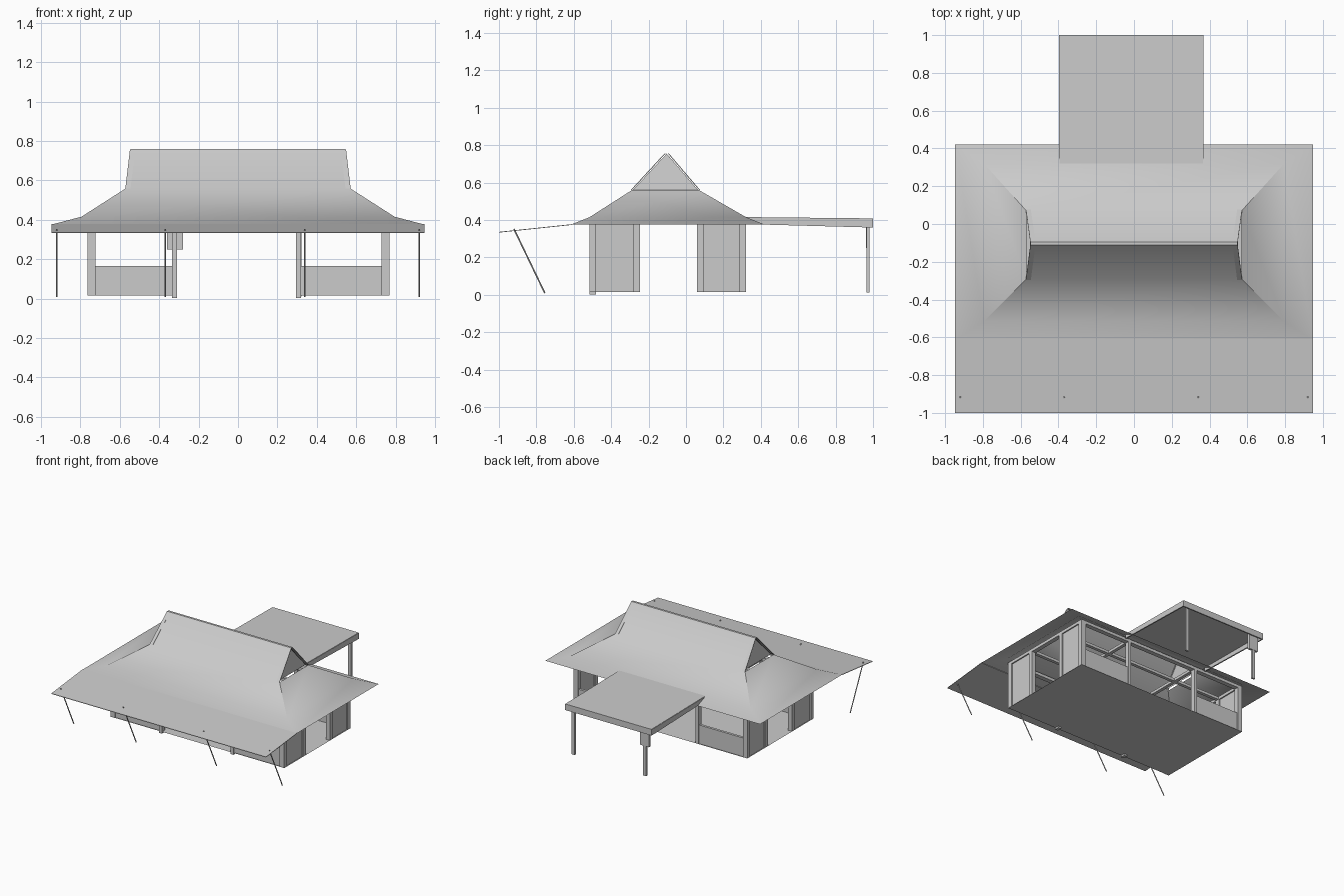
import bpy, bmesh
from mathutils import Vector

cube = bpy.data.objects.get("Cube")
if cube:
    bpy.data.objects.remove(cube, do_unlink=True)

grey = bpy.data.materials.new("plain_grey")
grey.use_nodes = True
colour = (0.6, 0.6, 0.6, 1)
grey.diffuse_color = colour
grey.node_tree.nodes["Principled BSDF"].inputs["Base Color"].default_value = colour


def add_mesh(name, verts, faces, recalc=True):
    mesh = bpy.data.meshes.new(name)
    mesh.from_pydata(verts, [], faces)
    if recalc:
        bm = bmesh.new()
        bm.from_mesh(mesh)
        bmesh.ops.recalc_face_normals(bm, faces=bm.faces)
        bm.to_mesh(mesh)
        bm.free()
    mesh.materials.append(grey)
    obj = bpy.data.objects.new(name, mesh)
    bpy.context.collection.objects.link(obj)
    return obj


def prism(name, profile, x0, x1):
    """Extrude a (y, z) outline along x."""
    n = len(profile)
    verts = [(x, y, z) for x in (x0, x1) for y, z in profile]
    faces = [(i, (i + 1) % n, (i + 1) % n + n, i + n) for i in range(n)]
    faces += [tuple(range(n)), tuple(range(n, 2 * n))]
    return add_mesh(name, verts, faces)


def box(name, x0, x1, y0, y1, z0, z1):
    return prism(name, [(y0, z0), (y1, z0), (y1, z1), (y0, z1)], x0, x1)


def rod(name, start, end, radius):
    a, b = Vector(start), Vector(end)
    bpy.ops.mesh.primitive_cylinder_add(vertices=8, radius=radius,
                                        depth=(b - a).length, location=(a + b) / 2)
    obj = bpy.context.object
    obj.name = name
    obj.rotation_euler = (b - a).to_track_quat('Z', 'Y').to_euler()
    obj.data.materials.append(grey)


# Hipped skirt roof: stacked rectangular rings (half width, front, back, height)
rings = [(0.947, -0.615, 0.42, 0.376), (0.795, -0.515, 0.32, 0.416), (0.57, -0.29, 0.07, 0.56)]
verts, faces = [], []
for hx, front, back, z in rings:
    verts += [(-hx, front, z), (hx, front, z), (hx, back, z), (-hx, back, z)]
for r in range(len(rings) - 1):
    for i in range(4):
        j = (i + 1) % 4
        faces.append((r * 4 + i, r * 4 + j, r * 4 + 4 + j, r * 4 + 4 + i))
# Upper gable slopes continue from the last ring to a narrow flat ridge
ridge = len(verts)
verts += [(-0.547, -0.112, 0.76), (0.547, -0.112, 0.76), (0.547, -0.094, 0.76), (-0.547, -0.094, 0.76)]
base = ridge - 4
faces += [(base, base + 1, ridge + 1, ridge), (base + 2, base + 3, ridge + 3, ridge + 2),
          (ridge, ridge + 1, ridge + 2, ridge + 3)]
roof = add_mesh("roof", verts, faces, recalc=False)
bpy.ops.object.select_all(action='DESELECT')
roof.select_set(True)
bpy.context.view_layer.objects.active = roof
bpy.ops.object.shade_smooth_by_angle(angle=0.5)

# Recessed gable walls with thin boards along the slopes
for side, s in (("right", -1), ("left", 1)):
    tri = [(s * 0.55, -0.285, 0.56), (s * 0.55, 0.065, 0.56), (s * 0.525, -0.103, 0.755)]
    add_mesh(side + "_gable", tri, [(0, 1, 2) if s > 0 else (2, 1, 0)])
    for name, y_base, y_top in (("front", -0.29, -0.108), ("back", 0.07, -0.098)):
        out = 0.006 if name == "back" else -0.006
        pts = []
        for dy in (0, out):
            pts += [(s * 0.572, y_base + dy, 0.56), (s * 0.546, y_base + dy, 0.56),
                    (s * 0.522, y_top + dy, 0.757), (s * 0.549, y_top + dy, 0.757)]
        add_mesh(f"{side}_{name}_barge_board", pts,
                 [(0, 1, 2, 3), (4, 5, 6, 7)] + [(i, (i + 1) % 4, (i + 1) % 4 + 4, i + 4) for i in range(4)])

# Front awning and its leaning poles
prism("front_awning", [(-1, 0.333), (-0.61, 0.374), (-0.61, 0.378), (-1, 0.337)], -0.947, 0.947)
for i, x in enumerate((-0.92, -0.37, 0.34, 0.92)):
    rod(f"awning_pole_{i + 1}", (x, -0.92, 0.353), (x, -0.755, 0.01), 0.004)

# Rear canopy: sloping top with fascia on three sides
prism("canopy_top", [(0.31, 0.407), (1, 0.4), (1, 0.409), (0.31, 0.416)], -0.395, 0.365)
fascia = [(0.34, 0.378), (1, 0.36), (1, 0.407), (0.34, 0.413)]
prism("canopy_right_fascia", fascia, -0.397, -0.387)
prism("canopy_left_fascia", fascia, 0.357, 0.367)
box("canopy_back_fascia", -0.395, 0.365, 0.99, 1, 0.36, 0.407)
for side, x in (("right", -0.322), ("left", 0.31)):
    box(side + "_canopy_post", x - 0.013, x + 0.013, 0.965, 0.98, 0.012, 0.404)
box("canopy_bracket", -0.36, -0.28, 0.963, 0.982, 0.25, 0.404)

# Floor sheet
add_mesh("floor", [(-0.765, -0.515, 0.016), (0.77, -0.515, 0.016),
                   (0.77, 0.32, 0.016), (-0.765, 0.32, 0.016)], [(0, 1, 2, 3)])

# Wall posts and half-height walls on the front and back
for wall, y0, y1, foot in (("front", -0.517, -0.48, 0.002), ("back", 0.283, 0.32, 0.016)):
    for name, x0, x1, z0 in (("right_corner", -0.765, -0.725, 0.016), ("right_inner", -0.335, -0.309, foot),
                             ("left_inner", 0.295, 0.321, foot), ("left_corner", 0.73, 0.77, 0.016)):
        box(f"{wall}_{name}_post", x0, x1, y0, y1, z0, 0.378)
    mid = (y0 + y1) / 2
    for side, x0, x1 in (("right", -0.725, -0.335), ("left", 0.321, 0.73)):
        box(f"{wall}_{side}_half_wall", x0, x1, mid - 0.01, mid + 0.01, 0.016, 0.165)
    box(wall + "_top_beam", -0.765, 0.77, y0, y1, 0.376, 0.4)

# End walls: full-height panels either side of a wide opening
for side, x0, x1 in (("right", -0.765, -0.73), ("left", 0.735, 0.77)):
    mid = (x0 + x1) / 2
    box(side + "_front_panel", mid - 0.008, mid + 0.008, -0.48, -0.28, 0.016, 0.378)
    box(side + "_back_panel", mid - 0.008, mid + 0.008, 0.095, 0.283, 0.016, 0.378)
    box(side + "_front_jamb", x0, x1, -0.282, -0.245, 0.016, 0.378)
    box(side + "_back_jamb", x0, x1, 0.06, 0.097, 0.016, 0.378)
    box(side + "_end_beam", x0, x1, -0.48, 0.283, 0.376, 0.4)

# Ceiling beams
for i, x in enumerate((-0.322, 0.308)):
    box(f"cross_beam_{i + 1}", x - 0.013, x + 0.013, -0.48, 0.283, 0.378, 0.4)
for i, y in enumerate((-0.263, 0.078)):
    box(f"long_beam_{i + 1}", -0.73, 0.735, y - 0.013, y + 0.013, 0.378, 0.4)
